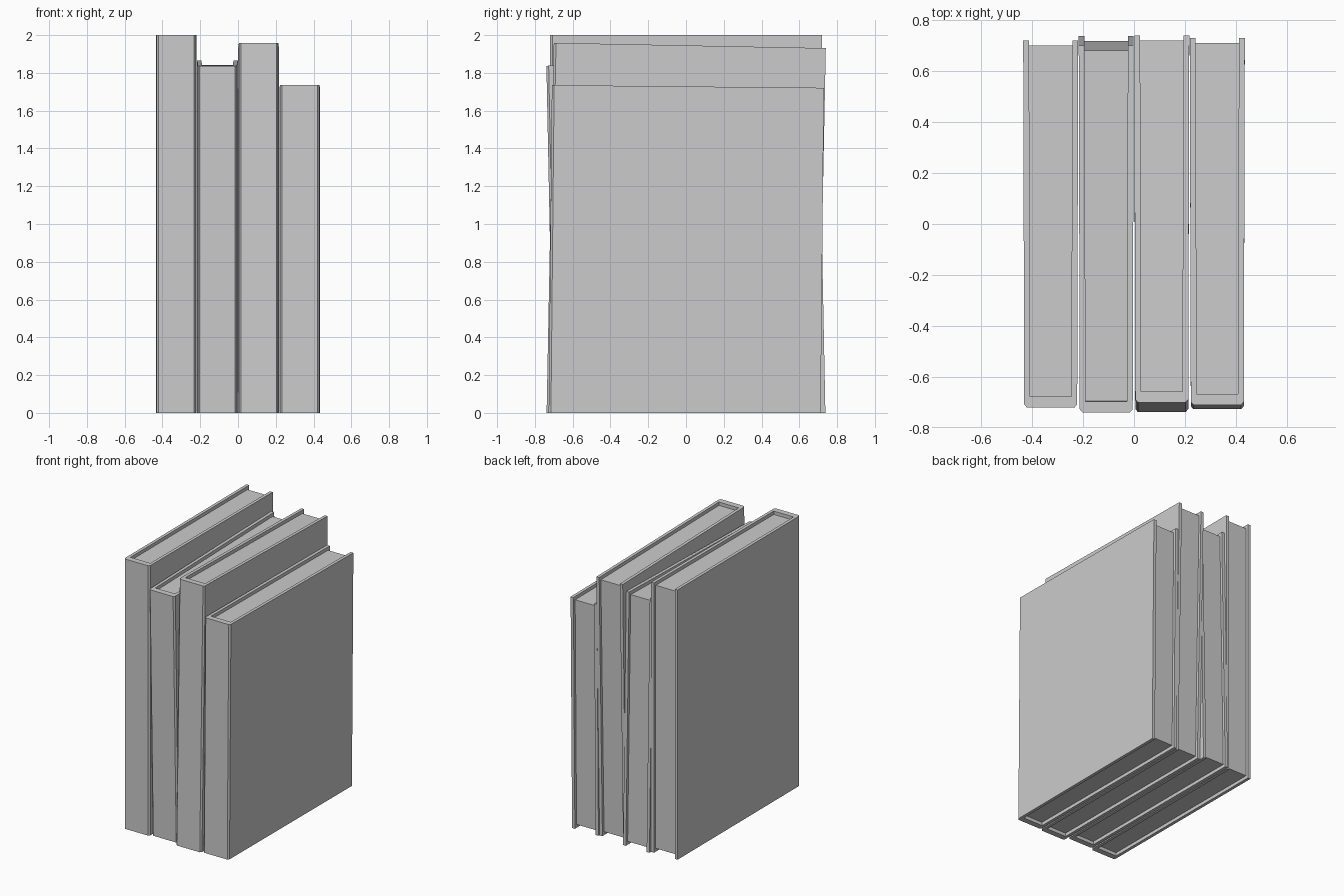
import bpy, bmesh

if "Cube" in bpy.data.objects:
    bpy.data.objects.remove(bpy.data.objects["Cube"])

LENGTH = 1.44          # spine to fore edge
COVER, SPINE = 0.023, 0.043
OVERHANG, RECESS = 0.02, 0.025


def prism(name, profile, z0, z1, place):
    """Extrude an XY profile from z0 to z1, then pass each vertex through place()."""
    bm = bmesh.new()
    face = bm.faces.new([bm.verts.new((x, y, z0)) for x, y in profile])
    ext = bmesh.ops.extrude_face_region(bm, geom=[face])["geom"]
    for v in ext:
        if isinstance(v, bmesh.types.BMVert):
            v.co.z = z1
    for v in bm.verts:
        v.co = place(*v.co)
    bmesh.ops.recalc_face_normals(bm, faces=bm.faces[:])
    mesh = bpy.data.meshes.new(name)
    bm.to_mesh(mesh)
    bm.free()
    obj = bpy.data.objects.new(name, mesh)
    bpy.context.collection.objects.link(obj)
    return obj


def book(i, cx, height, lean, shift):
    f, b = 0.104, 0.108            # half widths at spine and fore edge
    y0, y1 = -LENGTH / 2, LENGTH / 2

    # lean: foot stays flat on the ground, top slides and tips with the lean
    def place(x, y, z):
        t = z / height
        return (cx + x, y + shift + lean * t, z - t * y * lean / height)

    # cover: bevelled spine and two boards in one U shape
    half = [(f - 0.01, y0), (f, y0 + 0.012), (b, y1),
            (b - COVER, y1), (f - COVER, y0 + SPINE)]
    profile = half + [(-x, y) for x, y in reversed(half)]
    prism(f"book_{i}_cover", profile, 0, height, place)

    # pages: block set in from the cover edges
    pf, pb = f - COVER, b - COVER
    yb = y1 - OVERHANG
    prism(f"book_{i}_pages",
          [(-pf, y0 + SPINE), (pf, y0 + SPINE), (pb, yb), (-pb, yb)],
          RECESS, height - RECESS, place)


# centre x, height, lean of the top in y, shift of the foot in y
books = [(-0.327, 2.0, 0.0, 0.0),
         (-0.109, 1.852, -0.037, 0.018),
         (0.109, 1.945, 0.038, -0.018),
         (0.327, 1.728, 0.017, -0.007)]
for i, b in enumerate(books, 1):
    book(i, *b)
